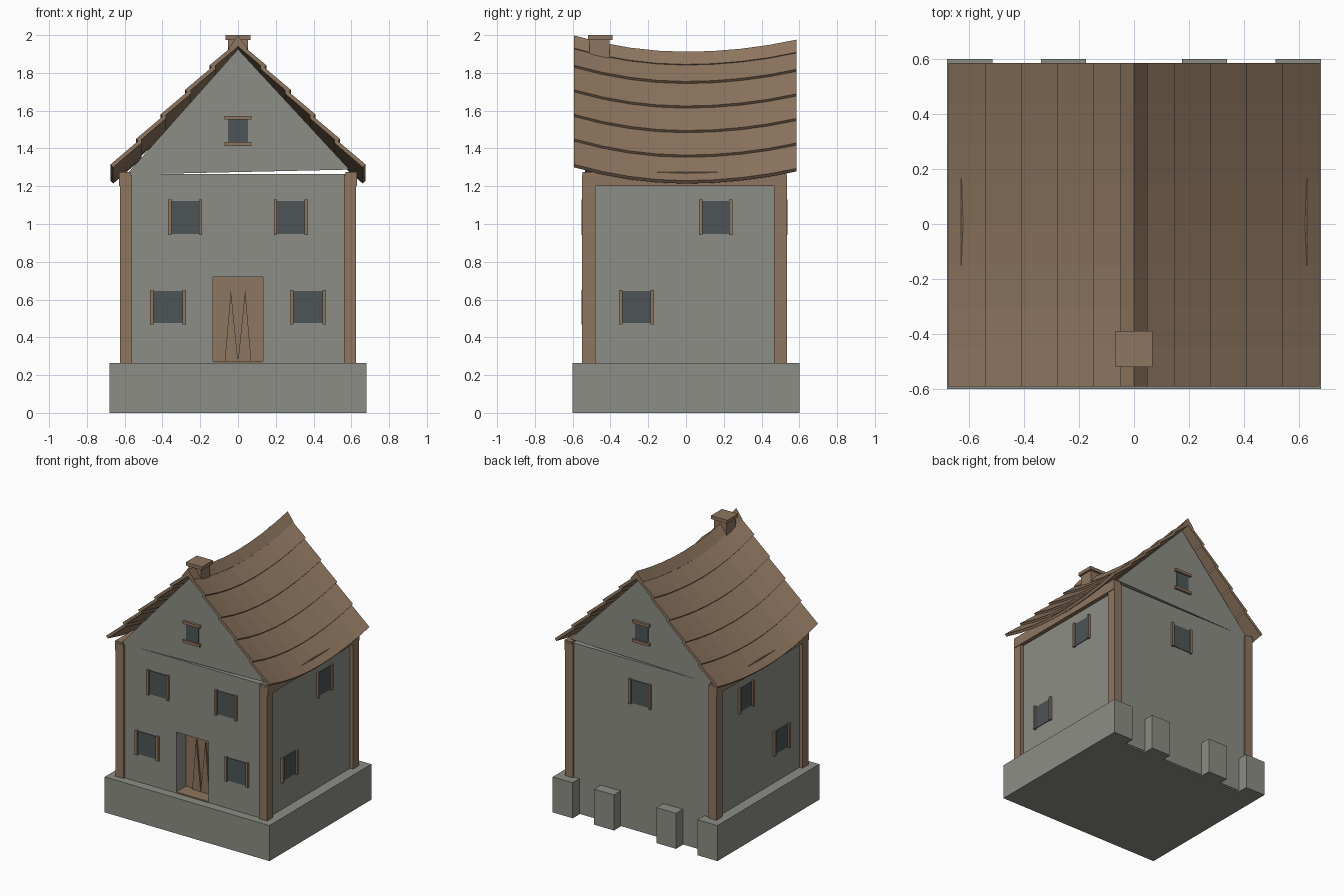
import bpy
import bmesh

cube = bpy.data.objects.get("Cube")
if cube:
    bpy.data.objects.remove(cube, do_unlink=True)


def material(name, rgb):
    m = bpy.data.materials.new(name)
    m.use_nodes = True
    m.diffuse_color = (*rgb, 1)
    m.node_tree.nodes["Principled BSDF"].inputs["Base Color"].default_value = (*rgb, 1)
    return m


STONE = material("grey stone", (0.27, 0.27, 0.24))
WOOD = material("brown wood", (0.27, 0.18, 0.115))
GLASS = material("dark glass", (0.075, 0.09, 0.095))


def finish(name, bm, mat):
    bmesh.ops.recalc_face_normals(bm, faces=bm.faces)
    mesh = bpy.data.meshes.new(name)
    bm.to_mesh(mesh)
    bm.free()
    mesh.materials.append(mat)
    obj = bpy.data.objects.new(name, mesh)
    bpy.context.collection.objects.link(obj)
    return obj


def box(name, x, y, z, mat):
    """Box from (min, max) pairs on each axis."""
    bm = bmesh.new()
    bmesh.ops.create_cube(bm, size=1)
    for v in bm.verts:
        v.co = [r[0] if c < 0 else r[1] for c, r in zip(v.co, (x, y, z))]
    return finish(name, bm, mat)


def loft(name, profile, stations, mat):
    """Sweep a closed x-z profile along (y, lift) stations."""
    bm = bmesh.new()
    rings = [[bm.verts.new((x, y, z + lift)) for x, z in profile] for y, lift in stations]
    n = len(profile)
    for a, b in zip(rings, rings[1:]):
        for i in range(n):
            j = (i + 1) % n
            bm.faces.new((a[i], a[j], b[j], b[i]))
    bm.faces.new(rings[0])
    bm.faces.new(rings[-1])
    return finish(name, bm, mat)


# Foundation with four buttress blocks at the back
WX, FRONT, BACK = 0.6, -0.535, 0.52
BASE, TOP = 0.265, 1.265
box("foundation", (-0.68, 0.68), (-0.6, 0.515), (0, BASE), STONE)
for s, side in ((1, "left"), (-1, "right")):
    for label, inner, outer in (("corner", 0.515, 0.68), ("middle", 0.175, 0.338)):
        box(f"{side}_{label}_buttress", sorted((s * inner, s * outer)),
            (0.51, 0.6), (0, BASE), STONE)

# Walls with a recessed doorway
walls = box("walls", (-WX, WX), (FRONT, BACK), (0.01, TOP), STONE)
cutter = box("doorway_cutter", (-0.133, 0.133), (-0.7, FRONT + 0.13), (0.27, 0.72), STONE)
cutter.hide_render = True
mod = walls.modifiers.new("doorway", "BOOLEAN")
mod.operation, mod.solver, mod.object = "DIFFERENCE", "EXACT", cutter
bpy.context.view_layer.objects.active = walls
bpy.ops.object.modifier_apply(modifier=mod.name)
bpy.data.objects.remove(cutter, do_unlink=True)

# Door, threshold and two pointed battens
DOOR_Y = FRONT + 0.11
box("door", (-0.133, 0.133), (DOOR_Y, DOOR_Y + 0.02), (0.27, 0.72), WOOD)
box("threshold", (-0.133, 0.133), (FRONT - 0.003, DOOR_Y), (0.26, 0.275), WOOD)
for s, side in ((1, "left"), (-1, "right")):
    loft(f"{side}_door_batten", [(0, 0.275), (s * 0.07, 0.275), (s * 0.038, 0.65)],
         [(DOOR_Y - 0.015, 0), (DOOR_Y + 0.005, 0)], WOOD)

# Corner posts and wall plates under the eaves
for s, side in ((1, "left"), (-1, "right")):
    for end, y in (("front", (-0.55, -0.48)), ("back", (0.465, 0.535))):
        box(f"{side}_{end}_post", sorted((s * 0.56, s * 0.625)), y, (BASE, 1.26), WOOD)
    box(f"{side}_wall_plate", sorted((s * 0.57, s * 0.63)), (-0.548, 0.533), (1.2, 1.275), WOOD)

# Gables, thin end walls sitting slightly crooked
for end, y, peak in (("front", FRONT, 1.925), ("back", BACK - 0.04, 1.905)):
    loft(f"{end}_gable", [(-0.59, 1.262), (0.59, 1.288), (0, peak)],
         [(y, 0), (y + 0.04, 0)], STONE)


# Windows: a glass plate and a pair of trim strips
def window(name, face, u, z, w, h, vertical=True):
    def plate(part, u0, u1, z0, z1, depth, mat):
        if face in ("front", "back"):
            s, wall = (-1, FRONT) if face == "front" else (1, BACK)
            span = sorted((wall - s * 0.01, wall + s * depth))
            box(f"{name}_{part}", (u0, u1), span, (z0, z1), mat)
        else:
            s = 1 if face == "left" else -1
            span = sorted((s * (WX - 0.01), s * (WX + depth)))
            box(f"{name}_{part}", span, (u0, u1), (z0, z1), mat)

    a, b = w / 2, h / 2
    plate("glass", u - a, u + a, z - b, z + b, 0.005, GLASS)
    for s in (-1, 1):
        if vertical:
            lo, hi = sorted((u + s * a, u + s * (a + 0.018)))
            plate(f"trim_{s + 1}", lo, hi, z - b - 0.006, z + b + 0.006, 0.018, WOOD)
        else:
            lo, hi = sorted((z + s * b, z + s * (b + 0.02)))
            plate(f"trim_{s + 1}", u - a - 0.018, u + a + 0.018, lo, hi, 0.018, WOOD)


UPPER, LOWER = 1.035, 0.56
for s, side in ((1, "left"), (-1, "right")):
    window(f"front_upper_{side}_window", "front", s * 0.28, UPPER, 0.145, 0.175)
    window(f"front_lower_{side}_window", "front", s * 0.37, LOWER, 0.155, 0.17)
    window(f"{side}_upper_window", side, 0.157, UPPER, 0.14, 0.175)
    window(f"{side}_lower_window", side, -0.262, LOWER, 0.15, 0.17)
window("back_upper_window", "back", 0.01, UPPER, 0.145, 0.175)
for end in ("front", "back"):
    window(f"{end}_gable_window", end, 0, 1.493, 0.105, 0.12, vertical=False)


# Sagging roof in overlapping courses
def sag(y):
    return (0.085 if y < 0 else 0.065) * (abs(y) / 0.59) ** 2


N = 8
STATIONS = [(y, sag(y)) for y in (-0.592 + 1.177 * i / N for i in range(N + 1))]
EDGES = [0.0, 0.15, 0.28, 0.41, 0.54, 0.675]
RIDGE = 1.905
for s, side in ((1, "left"), (-1, "right")):
    for i, (x0, x1) in enumerate(zip(EDGES, EDGES[1:])):
        x0 = max(0, x0 - 0.03)
        z0, z1 = RIDGE - x0 - 0.025, RIDGE - x1
        profile = [(s * x0, z0), (s * x1, z1),
                   (s * (x1 - 0.014), z1 - 0.016), (s * x0, z0 - 0.026)]
        loft(f"{side}_roof_course_{i + 1}", profile, STATIONS, WOOD)

# Ridge cap
loft("ridge_cap", [(-0.05, 1.845), (0, 1.912), (0.05, 1.845), (0.04, 1.835),
                   (0, 1.875), (-0.04, 1.835)], STATIONS, WOOD)

# Chimney with a slightly wider cap
box("chimney", (-0.052, 0.052), (-0.51, -0.405), (1.82, 1.98), WOOD)
box("chimney_cap", (-0.067, 0.067), (-0.52, -0.39), (1.975, 2.0), WOOD)
